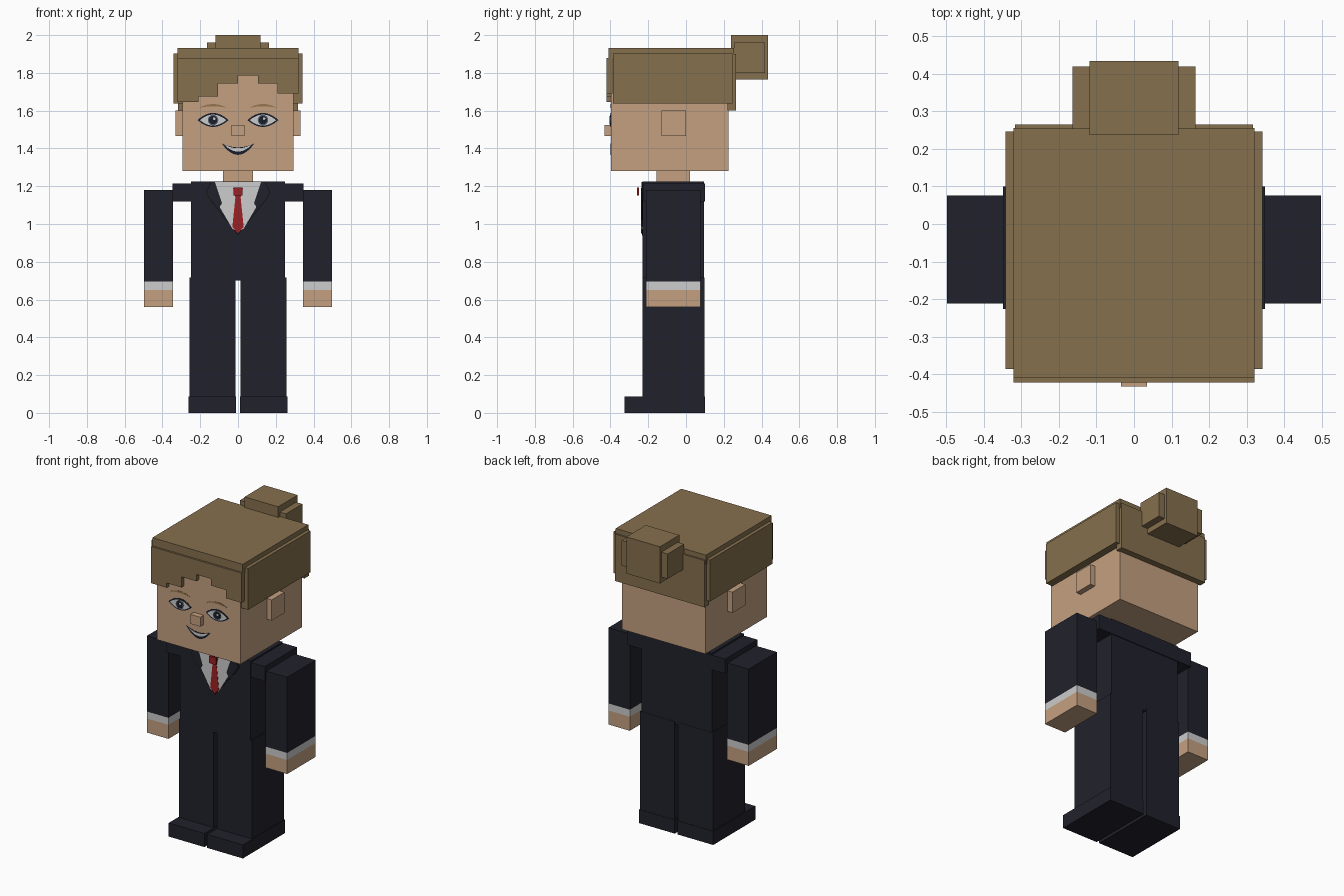
import bpy
import bmesh
import math

cube = bpy.data.objects.get("Cube")
if cube:
    bpy.data.objects.remove(cube, do_unlink=True)


def material(name, *rgb):
    """Flat colour given as 8-bit screen values."""
    lin = [((c / 255 + 0.055) / 1.055) ** 2.4 for c in rgb]
    m = bpy.data.materials.new(name)
    m.use_nodes = True
    m.diffuse_color = (*lin, 1)
    m.node_tree.nodes["Principled BSDF"].inputs["Base Color"].default_value = (*lin, 1)
    return m


SKIN = material("skin", 196, 160, 128)
HAIR = material("light brown hair", 134, 112, 78)
SUIT = material("navy suit", 33, 33, 44)
SEAM = material("dark seam", 20, 20, 28)
SHIRT = material("white shirt", 204, 204, 204)
TIE = material("red tie", 158, 32, 34)
INK = material("dark ink", 24, 29, 42)
IRIS = material("grey iris", 84, 92, 104)
BROW = material("brow brown", 150, 118, 76)


def finish(name, bm, mat):
    bmesh.ops.recalc_face_normals(bm, faces=bm.faces)
    mesh = bpy.data.meshes.new(name)
    bm.to_mesh(mesh)
    bm.free()
    mesh.materials.append(mat)
    obj = bpy.data.objects.new(name, mesh)
    bpy.context.collection.objects.link(obj)
    return obj


def box(name, mat, x, y, z):
    """Box spanning the given (low, high) ranges."""
    bm = bmesh.new()
    bmesh.ops.create_cube(bm, size=1)
    for v in bm.verts:
        v.co = [r[0] if c < 0 else r[1] for c, r in zip(v.co, (x, y, z))]
    return finish(name, bm, mat)


def plate(name, mat, points, front, back):
    """Prism of an (x, z) outline between two y positions."""
    bm = bmesh.new()
    face = bm.faces.new([bm.verts.new((x, back, z)) for x, z in points])
    new = bmesh.ops.extrude_face_region(bm, geom=[face])["geom"]
    for v in new:
        if isinstance(v, bmesh.types.BMVert):
            v.co.y = front
    return finish(name, bm, mat)


def both(half):
    return (-half, half)


def mirrored(half):
    """Close a right-hand outline by its mirror image."""
    return half + [(-x, z) for x, z in reversed(half) if x]


def arc_band(cx, cz, half, up, low, n=14):
    """Band between two parabolas that meet at both ends."""
    ts = [-1 + 2 * i / n for i in range(n + 1)]
    top = [(cx + half * t, cz + up * (1 - t * t)) for t in ts]
    bottom = [(cx + half * t, cz + low * (1 - t * t)) for t in ts[-2:0:-1]]
    return top + bottom


def disc(cx, cz, r, n=16):
    return [(cx + r * math.cos(math.tau * i / n), cz + r * math.sin(math.tau * i / n))
            for i in range(n)]


FACE, CHEST = -0.397, -0.231


def paint(name, mat, points, layer, surface=FACE):
    plate(name, mat, points, surface - 0.0018 * layer, surface)


# Head, nose and neck
box("head", SKIN, both(0.295), (FACE, 0.225), (1.28, 1.89))
box("nose", SKIN, both(0.035), (-0.432, FACE), (1.465, 1.525))
box("neck", SKIN, both(0.08), (-0.155, 0.02), (1.2, 1.3))

# Hair cap, back, stepped fringe and bun
box("hair_top", HAIR, both(0.32), (-0.41, 0.255), (1.87, 1.932))
box("hair_back", HAIR, both(0.317), (0.22, 0.265), (1.6, 1.9))
fringe = [(-0.32, 1.88)]
edges = [-0.32, -0.21, -0.105, 0, 0.105, 0.21, 0.32]
drops = [1.645, 1.675, 1.743, 1.786, 1.743, 1.69]
for left, right, z in zip(edges, edges[1:], drops):
    fringe += [(left, z), (right, z)]
fringe.append((0.32, 1.88))
plate("hair_fringe", HAIR, fringe, -0.422, -0.39)
box("bun", HAIR, both(0.119), (0.237, 0.434), (1.765, 2.0))
box("bun_sides", HAIR, both(0.163), (0.253, 0.419), (1.8, 1.96))

# Torso and shoulders
box("torso", SUIT, both(0.25), (CHEST, 0.095), (0.7, 1.224))
box("shoulders", SUIT, both(0.348), (-0.226, 0.1), (1.12, 1.214))

# Paired parts
for s, side in ((1, "left"), (-1, "right")):
    def pair(part, mat, x, y, z):
        box(f"{side}_{part}", mat, sorted((s * x[0], s * x[1])), y, z)

    pair("hair_side", HAIR, (0.29, 0.342), (-0.386, 0.246), (1.637, 1.902))
    pair("ear", SKIN, (0.29, 0.33), (-0.13, 0), (1.467, 1.6))
    arm_x, arm_y = (0.345, 0.497), (-0.212, 0.076)
    pair("sleeve", SUIT, arm_x, arm_y, (0.695, 1.18))
    pair("cuff", SHIRT, arm_x, arm_y, (0.65, 0.695))
    pair("hand", SKIN, arm_x, arm_y, (0.56, 0.65))
    pair("leg", SUIT, (0.012, 0.258), (-0.229, 0.097), (0.04, 0.716))
    pair("shoe", SUIT, (0.01, 0.263), (-0.326, 0.1), (0, 0.087))

    # Eye and brow
    ex, ez = s * 0.132, 1.55
    paint(f"{side}_eye_outline", INK, arc_band(ex, ez, 0.082, 0.038, -0.036), 1)
    paint(f"{side}_eye_white", SHIRT, arc_band(ex, ez, 0.07, 0.029, -0.029), 2)
    paint(f"{side}_iris", IRIS, disc(ex, ez, 0.028), 3)
    paint(f"{side}_pupil", INK, disc(ex, ez, 0.022), 4)
    paint(f"{side}_eye_glint", SHIRT, disc(ex + 0.006, ez + 0.008, 0.007), 5)
    paint(f"{side}_brow", BROW, arc_band(ex, 1.615, 0.072, 0.02, 0.008), 1)

# Smiling mouth
paint("mouth", INK, arc_band(0, 1.426, 0.086, -0.02, -0.06), 1)
paint("teeth", SHIRT, arc_band(0, 1.421, 0.074, -0.02, -0.038), 2)

# Lapels, shirt front and tie
paint("lapel_seam", SEAM, mirrored(
    [(0.146, 1.222), (0.172, 1.165), (0.148, 1.125), (0, 0.94)]), 1, CHEST)
paint("lapels", SUIT, mirrored(
    [(0.14, 1.222), (0.165, 1.165), (0.142, 1.128), (0, 0.95)]), 2, CHEST)
paint("shirt_front", SHIRT, mirrored(
    [(0.122, 1.223), (0.085, 1.11), (0.097, 1.09), (0.03, 0.975), (0, 0.96)]), 3, CHEST)
paint("tie", TIE, mirrored(
    [(0.026, 1.19), (0.014, 1.14), (0.03, 0.985), (0, 0.95)]), 4, CHEST)
box("tie_knot", TIE, both(0.025), (-0.259, -0.248), (1.15, 1.194))
